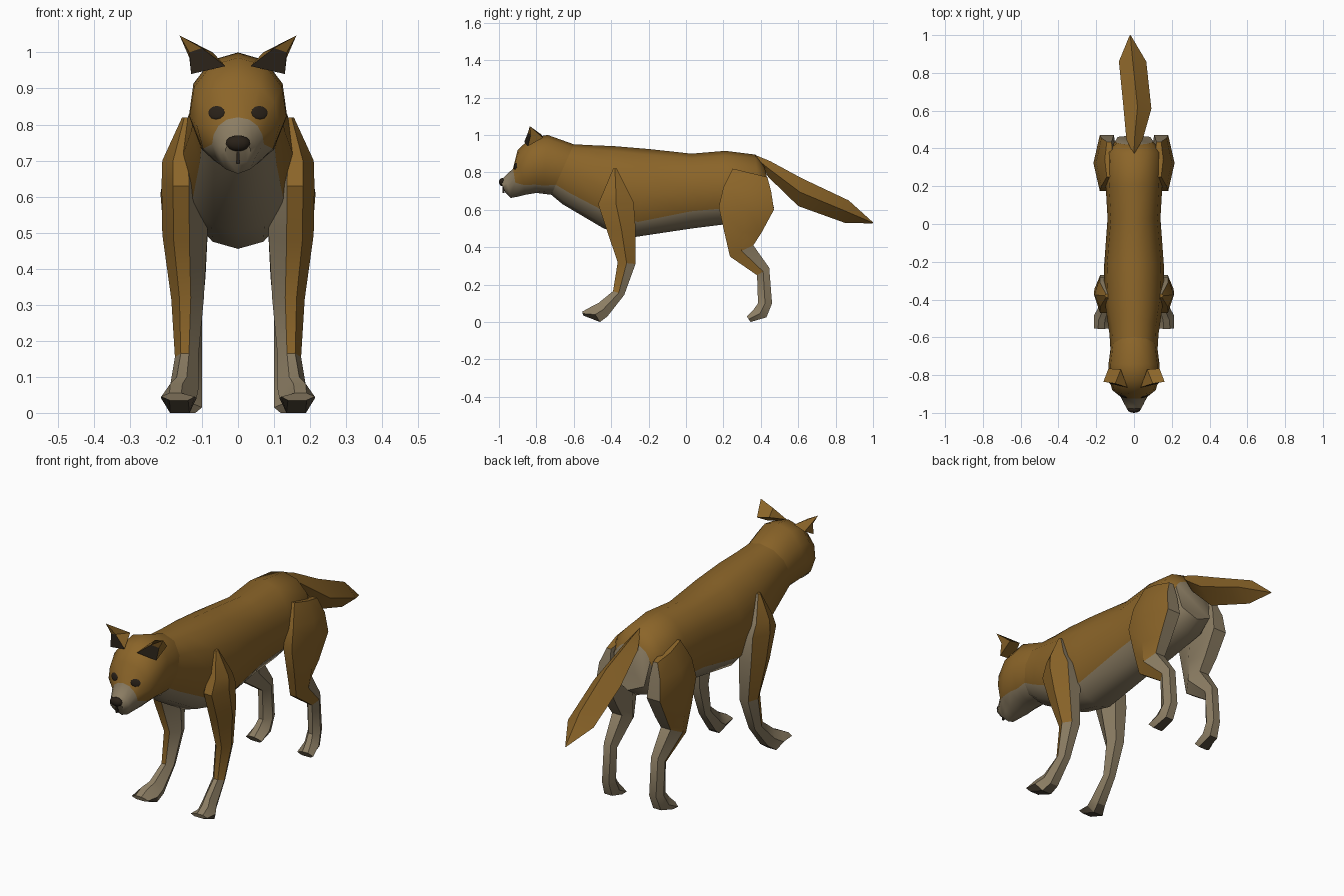
import bpy, bmesh, math
from mathutils import Vector
from mathutils.bvhtree import BVHTree

if "Cube" in bpy.data.objects:
    bpy.data.objects.remove(bpy.data.objects["Cube"])


def material(name, col):
    m = bpy.data.materials.new(name)
    m.diffuse_color = (*col, 1)
    m.use_nodes = True
    m.node_tree.nodes["Principled BSDF"].inputs["Base Color"].default_value = m.diffuse_color
    return m


MATS = [material("tan fur", (0.26, 0.13, 0.022)),
        material("cream fur", (0.26, 0.205, 0.125)),
        material("dark brown", (0.022, 0.015, 0.009)),
        material("paw pad", (0.09, 0.07, 0.045))]
TAN, CREAM, DARK, PAD = range(4)


def finish(name, bm, angle=40, mirror=False):
    me = bpy.data.meshes.new(name)
    bm.to_mesh(me)
    bm.free()
    for m in MATS:
        me.materials.append(m)
    me.shade_smooth()
    me.set_sharp_from_angle(angle=math.radians(angle))
    ob = bpy.data.objects.new(name, me)
    bpy.context.collection.objects.link(ob)
    if mirror:
        ob.modifiers.new("mirror", 'MIRROR').use_mirror_merge = False
    return ob


def loft(rings, colour, start=TAN, end=CREAM):
    """Skin a list of rings; colour(i, j) picks the material of each face."""
    bm = bmesh.new()
    vs = [[bm.verts.new(p) for p in r] for r in rings]
    n = len(rings[0])
    for i in range(len(vs) - 1):
        for j in range(n):
            k = (j + 1) % n
            f = bm.faces.new((vs[i][j], vs[i][k], vs[i + 1][k], vs[i + 1][j]))
            f.material_index = colour(i, j)
    bm.faces.new(vs[0]).material_index = start
    bm.faces.new(vs[-1]).material_index = end
    bmesh.ops.recalc_face_normals(bm, faces=bm.faces)
    return bm


def oval(yt, zt, yb, zb, w, c):
    """Oval ring from top to bottom point; vertex 4 sits on the cream line at fraction c."""
    ts = [c * k for k in (0, .08, .32, .65, 1)] + [c + (1 - c) * .75, 1]
    top, bot = Vector((0, yt, zt)), Vector((0, yb, zb))
    side = []
    for t in ts:
        x = w * max(0, 1 - (2 * t - 1) ** 2) ** .45
        side.append(top.lerp(bot, t) + Vector((x, 0, 0)))
    return side + [Vector((-p.x, p.y, p.z)) for p in side[-2:0:-1]]


def below_line(j):
    return CREAM if 4 <= j <= 7 else TAN


# Body with pale belly
NECK = (-.60, .95, -.72, .68, .125, .80)
body = [NECK,
        (-.50, .945, -.66, .63, .13, .80),
        (-.38, .94, -.44, .50, .155, .80),
        (-.20, .925, -.27, .455, .16, .83),
        (.03, .90, .03, .50, .14, .77),
        (.21, .915, .19, .52, .15, .78),
        (.37, .895, .40, .56, .145, .72),
        (.42, .83, .47, .61, .11, .30)]
finish("body", loft([oval(*r) for r in body], lambda i, j: below_line(j)), 50)

# Head with pale muzzle
head = [NECK,
        (-.74, 1.00, -.76, .685, .137, .86),
        (-.83, .985, -.80, .69, .135, .85),
        (-.90, .92, -.86, .68, .115, .78),
        (-.925, .82, -.90, .67, .072, .50),
        (-.965, .782, -.937, .663, .052, .55),
        (-.993, .755, -.965, .69, .036, .55)]
bm = loft([oval(*r) for r in head], lambda i, j: CREAM if i > 3 else below_line(j))
head_tree = BVHTree.FromBMesh(bm)
finish("head", bm, 50)


def ellipsoid(name, loc, scale, normal=None, mirror=False):
    bm = bmesh.new()
    bmesh.ops.create_uvsphere(bm, u_segments=12, v_segments=8, radius=1)
    bmesh.ops.scale(bm, vec=scale, verts=bm.verts)
    if normal:
        rot = normal.to_track_quat('Z', 'Y').to_matrix()
        bmesh.ops.rotate(bm, matrix=rot, verts=bm.verts)
    bmesh.ops.translate(bm, vec=loc, verts=bm.verts)
    for f in bm.faces:
        f.material_index = DARK
    return finish(name, bm, 40, mirror)


# Eyes laid on the face, nose and mouth
hit, nrm, _, _ = head_tree.ray_cast(Vector((.06, -2, .833)), Vector((0, 1, 0)))
ellipsoid("eyes", hit, (.024, .019, .004), nrm, True)
ellipsoid("nose", (0, -.982, .748), (.034, .018, .022))
bm = bmesh.new()
bmesh.ops.create_cube(bm, size=1)
bmesh.ops.scale(bm, vec=(.009, .012, .035), verts=bm.verts)
bmesh.ops.translate(bm, vec=(0, -.976, .708), verts=bm.verts)
for f in bm.faces:
    f.material_index = DARK
finish("mouth", bm)

# Ears with dark insides
pts = dict(T=(.162, -.835, 1.047), I=(.10, -.845, 1.012), L=(.035, -.865, .962),
           O=(.13, -.845, .94), U=(.135, -.83, 1.0), B=(.135, -.765, .985), C=(.07, -.77, 1.0))
bm = bmesh.new()
v = {k: bm.verts.new(p) for k, p in pts.items()}
for keys, col in (("LOUI", DARK), ("IUT", TAN), ("TUOB", TAN),
                  ("TBCI", TAN), ("ICL", TAN), ("LCBO", TAN)):
    bm.faces.new([v[k] for k in keys]).material_index = col
bmesh.ops.recalc_face_normals(bm, faces=bm.faces)
finish("ears", bm, 20, True)


def leg(name, spec, cream_z, back_z):
    """Five-sided leg; each row: front y,z, back y,z, inner x, outer x."""
    rings = []
    for yf, zf, yb, zb, xi, xo in spec:
        w, ym, zm = xo - xi, (yf + yb) / 2, (zf + zb) / 2
        rings.append([(xi + .4 * w, yf, zf), (xi + .75 * w, yf, zf), (xo, ym, zm),
                      (xi + .75 * w, yb, zb), (xi + .2 * w, yb, zb), (xi, ym, zm)])

    def colour(i, j):
        z = (spec[i][1] + spec[i + 1][1]) / 2
        limit = (cream_z, cream_z, back_z, 9, 9, 9)[j]
        return TAN if z > limit else CREAM

    bm = loft(rings, colour)
    bm.normal_update()
    for f in bm.faces:
        if f.normal.z < -.6 and f.calc_center_median().z < .06:
            f.material_index = PAD
    finish(name, bm, 35, True)


leg("front_legs", [
    (-.39, .82, -.37, .82, .13, .155),
    (-.44, .70, -.31, .70, .09, .21),
    (-.47, .63, -.28, .64, .085, .212),
    (-.42, .48, -.27, .51, .085, .21),
    (-.365, .32, -.27, .31, .095, .185),
    (-.39, .165, -.33, .145, .11, .175),
    (-.47, .10, -.42, .03, .11, .19),
    (-.51, .08, -.46, .0, .115, .213),
    (-.555, .055, -.55, .035, .12, .213)], .16, .35)

leg("hind_legs", [
    (.25, .82, .435, .775, .11, .155),
    (.20, .72, .455, .70, .09, .20),
    (.175, .615, .47, .60, .08, .215),
    (.205, .48, .405, .48, .085, .205),
    (.235, .35, .36, .41, .09, .19),
    (.38, .25, .445, .29, .10, .17),
    (.385, .10, .46, .10, .10, .17),
    (.36, .065, .43, .025, .10, .18),
    (.325, .03, .345, .0, .10, .19)], .28, .38)

# Tail: diamond section (top y,z, bottom y,z, left x, right x)
tail = [(.37, .893, .40, .84, -.01, .01),
        (.45, .86, .44, .775, -.04, .045),
        (.62, .768, .60, .62, -.055, .092),
        (.87, .65, .85, .53, -.08, .065),
        (1.0, .533, .998, .527, -.023, -.017)]
rings = []
for yt, zt, yb, zb, xl, xr in tail:
    xm, ym, zm = (xl + xr) / 2, (yt + yb) / 2, (zt + zb) / 2
    rings.append([(xm, yt, zt), (xr, ym, zm), (xm, yb, zb), (xl, ym, zm)])
finish("tail", loft(rings, lambda i, j: TAN, TAN, TAN), 30)
